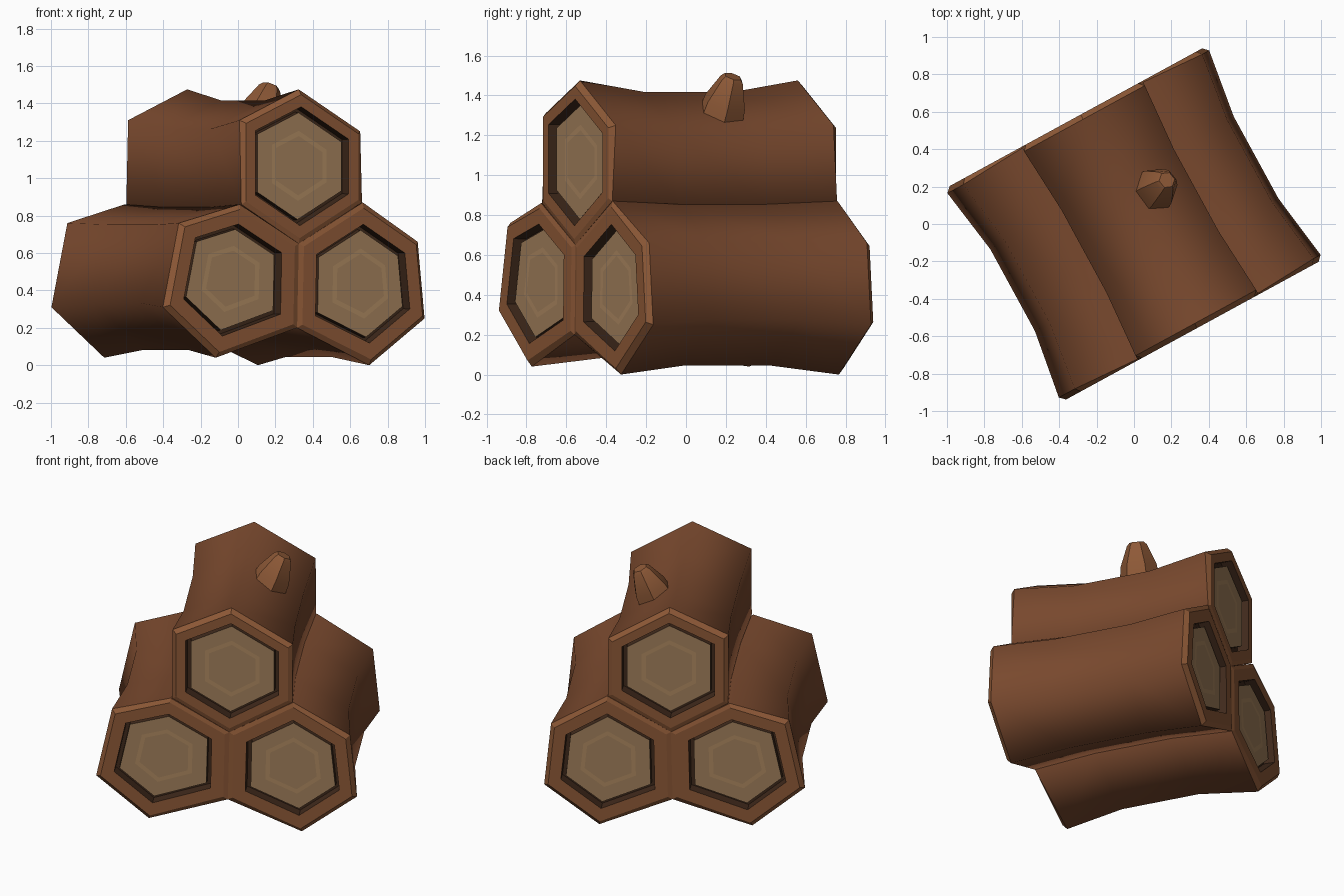
import bpy, bmesh, math
from mathutils import Vector, Matrix

if "Cube" in bpy.data.objects:
    bpy.data.objects.remove(bpy.data.objects["Cube"])

YAW = math.radians(28.6)
ROT = Matrix.Rotation(YAW, 4, 'Z')
MID = Vector((0.03, 0.64))          # centre of the whole stack (width, height)


def mat(name, rgb):
    m = bpy.data.materials.new(name)
    m.diffuse_color = (*rgb, 1)
    m.use_nodes = True
    m.node_tree.nodes["Principled BSDF"].inputs["Base Color"].default_value = m.diffuse_color
    return m


BARK = mat("bark", (0.19, 0.066, 0.027))
RIM = mat("rim", (0.27, 0.10, 0.038))
DARK = mat("recess", (0.05, 0.022, 0.011))
WOOD = mat("cut_wood", (0.36, 0.215, 0.105))
RING = mat("growth_ring", (0.42, 0.25, 0.12))
MATS = [BARK, RIM, DARK, WOOD, RING]


def finish(name, bm, mats, angle):
    bmesh.ops.recalc_face_normals(bm, faces=bm.faces)
    me = bpy.data.meshes.new(name)
    bm.to_mesh(me)
    bm.free()
    ob = bpy.data.objects.new(name, me)
    bpy.context.collection.objects.link(ob)
    for m in mats:
        me.materials.append(m)
    bpy.ops.object.select_all(action='DESELECT')
    ob.select_set(True)
    bpy.context.view_layer.objects.active = ob
    bpy.ops.object.shade_smooth_by_angle(angle=math.radians(angle))
    for p in me.polygons:               # the cut ends stay flat, bark is smooth
        if p.material_index:
            p.use_smooth = False
    return ob


def log(name, section, shared, opening):
    """Six-sided log: waisted bark, chamfered rim, grooved cut face on both ends.
    Corners listed in shared touch a neighbour and get a shallower chamfer."""
    pts = [Vector(p) for p in section]
    c = sum(pts, Vector((0, 0))) / len(pts)
    # (position along axis, scale about log centre, scale about stack centre, material of next band)
    half = [(0.62, opening * 0.50, 1, 4), (0.62, opening * 0.59, 1, 3),
            (0.62, opening * 0.90, 1, 2), (0.58, opening * 0.91, 1, 2),
            (0.58, opening * 0.99, 1, 2), (0.65, opening, 1, 1),
            (0.65, 0.93, 1, 1), (0.622, 1, 1, 0), (0.25, 1, 0.93, 0)]
    chamfer = 7
    rings = [(-v, s, k, m) for v, s, k, m in half]
    for i in range(len(half) - 1, -1, -1):
        v, s, k, _ = half[i]
        rings.append((v, s, k, half[i - 1][3]))
    bm = bmesh.new()
    loops = []
    for r, (v, s, k, _) in enumerate(rings):
        loop = []
        for i, p in enumerate(pts):
            q = MID + (c + (p - c) * s - MID) * k
            vv = v
            if r in (chamfer, len(rings) - 1 - chamfer) and i in shared:
                vv = math.copysign(0.642, v)
            loop.append(bm.verts.new(ROT @ Vector((q.x, vv, q.y))))
        loops.append(loop)
    n = len(pts)
    for a, b, r in zip(loops, loops[1:], rings):
        for i in range(n):
            j = (i + 1) % n
            bm.faces.new((a[i], a[j], b[j], b[i])).material_index = r[3]
    for loop in (loops[0], loops[-1]):
        bm.faces.new(loop).material_index = 3
    return finish(name, bm, MATS, 75)


# Three stacked logs, cross-sections as (width, height)
log("top_log", [(0.03, 1.475), (0.405, 1.25), (0.405, 0.87),
                (0.02, 0.65), (-0.33, 0.86), (-0.33, 1.31)], {2, 3, 4}, 0.77)
log("left_log", [(-0.34, 0.86), (-0.70, 0.76), (-0.797, 0.31),
                 (-0.475, 0.04), (0.01, 0.20), (0.02, 0.65)], {0, 4, 5}, 0.73)
log("right_log", [(0.02, 0.65), (0.41, 0.87), (0.755, 0.66),
                  (0.797, 0.25), (0.46, 0.0), (0.01, 0.20)], {0, 1, 5}, 0.73)

# Branch stub leaning out of the top log
base, tip = Vector((0.09, 0.165, 1.26)), Vector((0.176, 0.235, 1.495))
axis = (tip - base).normalized()
turn = axis.to_track_quat('Z', 'Y').to_matrix()
bm = bmesh.new()
prev = None
for t, r in ((0, 0.125), (0.45, 0.112), (0.93, 0.062), (1.0, 0.045)):
    loop = []
    for i in range(6):
        a = math.tau * i / 6
        off = turn @ Vector((r * math.cos(a), r * math.sin(a), 0))
        loop.append(bm.verts.new(base.lerp(tip, t) + off))
    if prev:
        for i in range(6):
            j = (i + 1) % 6
            bm.faces.new((prev[i], prev[j], loop[j], loop[i]))
    else:
        bm.faces.new(loop)
    prev = loop
bm.faces.new(prev)
finish("branch_stub", bm, [RIM], 40)
